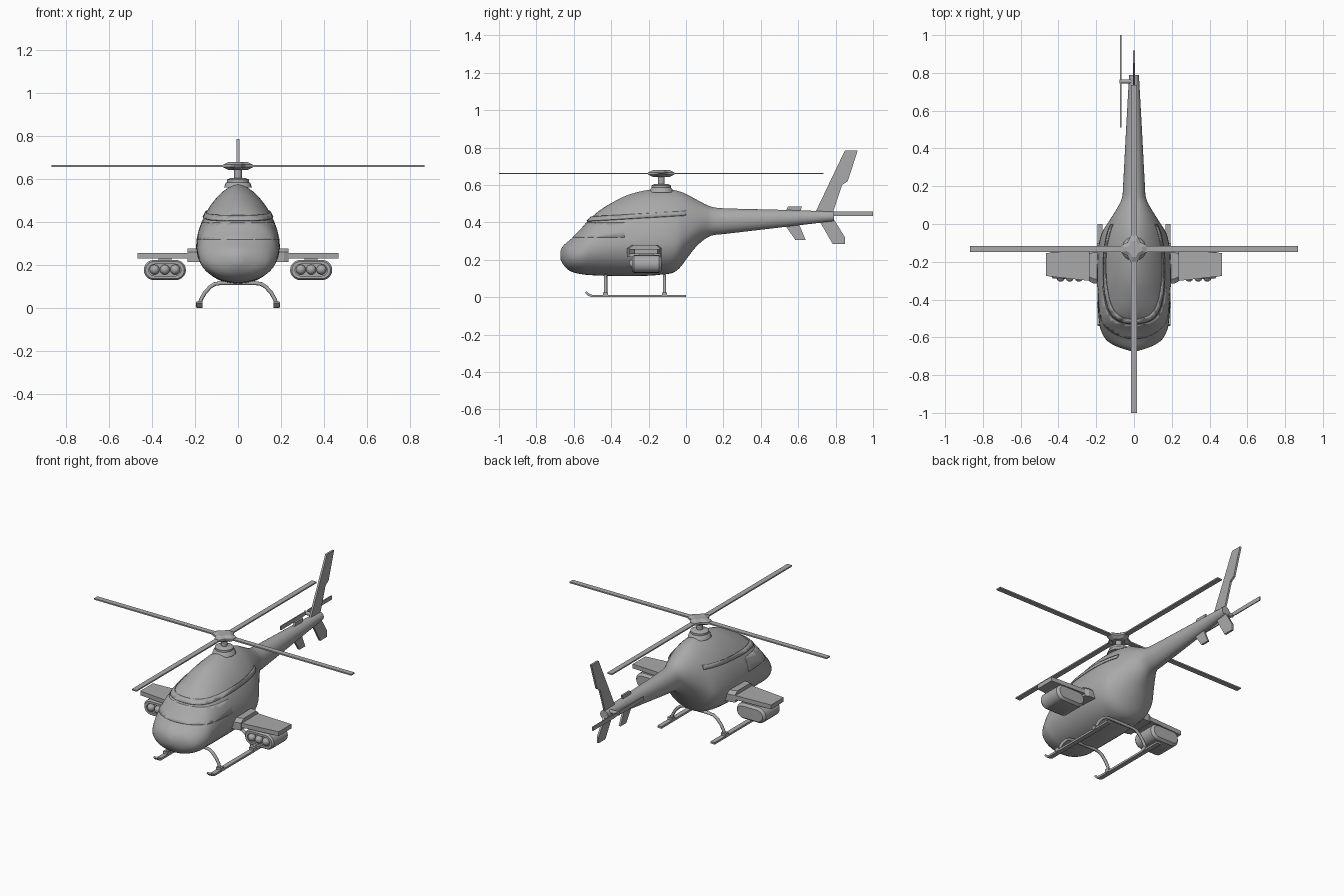
import bpy, bmesh, math
from mathutils import Vector, Matrix

if "Cube" in bpy.data.objects:
    bpy.data.objects.remove(bpy.data.objects["Cube"])

grey = bpy.data.materials.new("plain_grey")
grey.diffuse_color = (0.4, 0.4, 0.4, 1)
grey.use_nodes = True
grey.node_tree.nodes["Principled BSDF"].inputs["Base Color"].default_value = grey.diffuse_color


def finish(name, bm, smooth=None):
    bmesh.ops.recalc_face_normals(bm, faces=bm.faces)
    me = bpy.data.meshes.new(name)
    bm.to_mesh(me)
    bm.free()
    ob = bpy.data.objects.new(name, me)
    bpy.context.collection.objects.link(ob)
    me.materials.append(grey)
    if smooth:
        bpy.ops.object.select_all(action='DESELECT')
        ob.select_set(True)
        bpy.context.view_layer.objects.active = ob
        bpy.ops.object.shade_smooth_by_angle(angle=math.radians(smooth))
    return ob


def loft(name, rings, smooth=None):
    """Skin a list of equal-length closed rings and cap both ends."""
    bm = bmesh.new()
    rows = [[bm.verts.new(p) for p in r] for r in rings]
    n = len(rows[0])
    for a, b in zip(rows, rows[1:]):
        for i in range(n):
            bm.faces.new((a[i], a[(i + 1) % n], b[(i + 1) % n], b[i]))
    bm.faces.new(rows[0])
    bm.faces.new(rows[-1][::-1])
    return finish(name, bm, smooth)


def box(name, x, y, z):
    return loft(name, [[(x[0], b, c), (x[1], b, c), (x[1], d, c), (x[0], d, c)]
                       for b, d, c in ((y[0], y[1], z[0]), (y[0], y[1], z[1]))])


def plate(name, pts, half, x=0):
    """Side-on (y, z) outline with thickness along x."""
    return loft(name, [[(x + s * half, y, z) for y, z in pts] for s in (-1, 1)])


def lathe(name, prof, centre, n=24):
    cx, cy = centre
    return loft(name, [[(cx + r * math.cos(k * math.tau / n), cy + r * math.sin(k * math.tau / n), z)
                        for k in range(n)] for r, z in prof], 40)


def tube(name, pts, r, n=8):
    pts = [Vector(p) for p in pts]
    rings = []
    for i, p in enumerate(pts):
        d = (pts[min(i + 1, len(pts) - 1)] - pts[max(i - 1, 0)]).normalized()
        ref = Vector((0, 1, 0)) if abs(d.y) < 0.9 else Vector((0, 0, 1))
        u = d.cross(ref).normalized()
        v = d.cross(u)
        rings.append([p + r * (u * math.cos(k * math.tau / n) + v * math.sin(k * math.tau / n))
                      for k in range(n)])
    return loft(name, rings, 50)


# Fuselage stations: y, bottom, top, half width, height of widest point, upper taper
ST = [(-.672, .205, .245, .02, .225, 1), (-.66, .18, .27, .06, .223, 1),
      (-.64, .155, .29, .11, .22, 1), (-.61, .135, .315, .15, .22, 1),
      (-.555, .122, .37, .178, .235, 1), (-.515, .118, .417, .185, .255, 1),
      (-.46, .115, .465, .19, .27, 1.08), (-.39, .113, .508, .193, .28, 1.18),
      (-.30, .112, .55, .195, .285, 1.25), (-.19, .115, .575, .194, .285, 1.28),
      (-.12, .122, .578, .188, .285, 1.28), (-.07, .13, .573, .178, .29, 1.28),
      (-.035, .155, .565, .165, .3, 1.25), (0, .2, .552, .142, .33, 1.2),
      (.05, .265, .525, .11, .37, 1.12), (.1, .31, .498, .08, .4, 1.05),
      (.14, .33, .482, .063, .406, 1), (.2, .337, .475, .058, .408, 1),
      (.5, .372, .467, .042, .42, 1), (.79, .406, .458, .026, .432, 1)]


def smooth_stations(steps=3):
    def slope(i, k):
        a, b = ST[max(i - 1, 0)], ST[min(i + 1, len(ST) - 1)]
        return (b[k] - a[k]) / (b[0] - a[0])
    out = []
    for i in range(len(ST) - 1):
        h = ST[i + 1][0] - ST[i][0]
        for s in range(steps):
            t = s / steps
            out.append([ST[i][0] + t * h] + [
                (2*t**3 - 3*t*t + 1) * ST[i][k] + (t**3 - 2*t*t + t) * h * slope(i, k)
                + (3*t*t - 2*t**3) * ST[i + 1][k] + (t**3 - t*t) * h * slope(i + 1, k)
                for k in range(1, 6)])
    return out + [list(ST[-1])]


def section(y, zb, zt, w, zm, e, n=40):
    ring = []
    for k in range(n):
        c, s = math.cos(k * math.tau / n), math.sin(k * math.tau / n)
        x = w * math.copysign(abs(c) ** (e if s > 0 else 1), c)
        z = zm + (zt - zm) * s ** (e * .4 + .6) if s > 0 else zm + (zm - zb) * s
        ring.append((x, y, z))
    return ring


fuselage = loft("fuselage", [section(*s) for s in smooth_stations()], 50)


def skin_patch(name, planes, thick):
    """Raised patch of the fuselage skin kept on the inner side of each plane."""
    bm = bmesh.new()
    bm.from_mesh(fuselage.data)
    for co, no in planes:
        bmesh.ops.bisect_plane(bm, geom=bm.verts[:] + bm.edges[:] + bm.faces[:],
                               plane_co=co, plane_no=no, clear_outer=True)
    ob = finish(name, bm, 40)
    m = ob.modifiers.new("thickness", 'SOLIDIFY')
    m.thickness, m.offset = thick, 1


# Roof frame above the glazing, and the wraparound window panel
skin_patch("roof_frame", [((0, -.53, .426), (0, -.06, 1)), ((0, -.53, .404), (0, .06, -1)),
                          ((0, 0, 0), (0, 1, 0))], .006)
skin_patch("cabin_window", [((0, 0, .397), (0, 0, 1)), ((0, 0, .318), (0, 0, -1)),
                            ((0, -.33, 0), (0, 1, 0))], .002)

# Main rotor: collar, mast, star hub and four blades
RC = (0, -.132)
lathe("rotor_collar", [(.065, .56), (.058, .58), (.052, .585), (.052, .597), (.035, .605)], RC)
lathe("rotor_mast", [(.018, .59), (.018, .65)], RC, 16)
star = []
for k in range(4):
    a = k * math.pi / 2
    for r, da in ((.072, -.24), (.072, .24), (.05, math.pi / 4)):
        star.append((RC[0] + r * math.cos(a + da), RC[1] + r * math.sin(a + da)))
loft("rotor_hub", [[(RC[0] + (x - RC[0]) * f, RC[1] + (y - RC[1]) * f, z) for x, y in star]
                   for f, z in ((.6, .641), (1, .655), (1, .667), (.6, .68))])
for k in range(4):
    b = box("main_blade", (.05, .868), (-.016, .016), (.657, .665))
    b.data.transform(Matrix.Translation((*RC, 0)) @ Matrix.Rotation(k * math.pi / 2, 4, 'Z'))

# Tail surfaces
plate("upper_tail_fin", [(.69, .45), (.85, .785), (.918, .785), (.865, .62), (.835, .6), (.785, .45)], .006)
plate("lower_tail_fin", [(.7, .43), (.785, .283), (.85, .283), (.85, .32), (.785, .425)], .006)
plate("upper_finlet", [(.53, .455), (.545, .485), (.62, .485), (.61, .455)], .006)
plate("lower_finlet", [(.52, .4), (.585, .305), (.64, .305), (.6, .4)], .006)

# Tail rotor on the left side
tube("tail_rotor_shaft", [(0, .755, .445), (-.078, .755, .445)], .011, 12)
plate("tail_rotor_blade", [(.51, .433), (.72, .433), (.755, .437), (.79, .433), (1, .433),
                           (1, .457), (.79, .457), (.755, .453), (.72, .457), (.51, .457)], .003, -.07)


def stadium(cx, cz, half, r, y, n=10):
    return [(cx + side * (half - r) + r * math.cos(a), y, cz + r * math.sin(a))
            for side, a0 in ((1, -math.pi / 2), (-1, math.pi / 2))
            for a in (a0 + k * math.pi / n for k in range(n + 1))]


for s in (1, -1):
    # Stub wing and its root fairing
    loft("wing_root", [[(s * x, y, z) for y, z in ((-.315 + i, .215), (-.13 - i, .215), (-.13 - i, .26),
                       (-.15 - i, .278), (-.29 + i, .278), (-.315 + i, .26))]
                       for x, i in ((.15, 0), (.215, 0), (.235, .01))])
    loft("stub_wing", [[(s * x, a, .23), (s * x, b, .23), (s * x, b, .256), (s * x, a, .256)]
                       for x, a, b in ((.2, -.305, -.14), (.467, -.275, -.153))])

    # Rocket pod with recessed face and three round noses
    px, pz = s * .34, .177
    loft("rocket_pod", [stadium(px, pz, h, r, y) for h, r, y in
                        ((.075, .027, -.275), (.075, .027, -.288), (.09, .04, -.288), (.098, .047, -.278),
                         (.098, .047, -.145), (.085, .035, -.13))], 35)
    box("pod_pylon", (px - .03, px + .03), (-.25, -.17), (.215, .235))
    for k in (-1, 0, 1):
        bm = bmesh.new()
        bmesh.ops.create_uvsphere(bm, u_segments=16, v_segments=10, radius=.023, matrix=Matrix.Translation(
            (px + k * .048, -.282, pz + .002)))
        finish("rocket_nose", bm, 60)

    # Landing skid with upturned tip
    skid = [(-.54, .024), (-.525, .008), (-.505, 0), (0, 0), (0, .012), (-.5, .012), (-.517, .018), (-.532, .03)]
    plate("landing_skid", skid, .014, s * .18)
    for y in (-.43, -.115):
        box("skid_clamp", (s * .18 - .016, s * .18 + .016), (y - .014, y + .014), (.004, .026))

# Arched cross tubes joining the skids
half_arch = [(.18, .012), (.172, .04), (.155, .07), (.13, .098), (.108, .112), (.08, .116)]
for y in (-.43, -.115):
    tube("skid_cross_tube", [(x, y, z) for x, z in half_arch]
         + [(-x, y, z) for x, z in reversed(half_arch)], .009)
